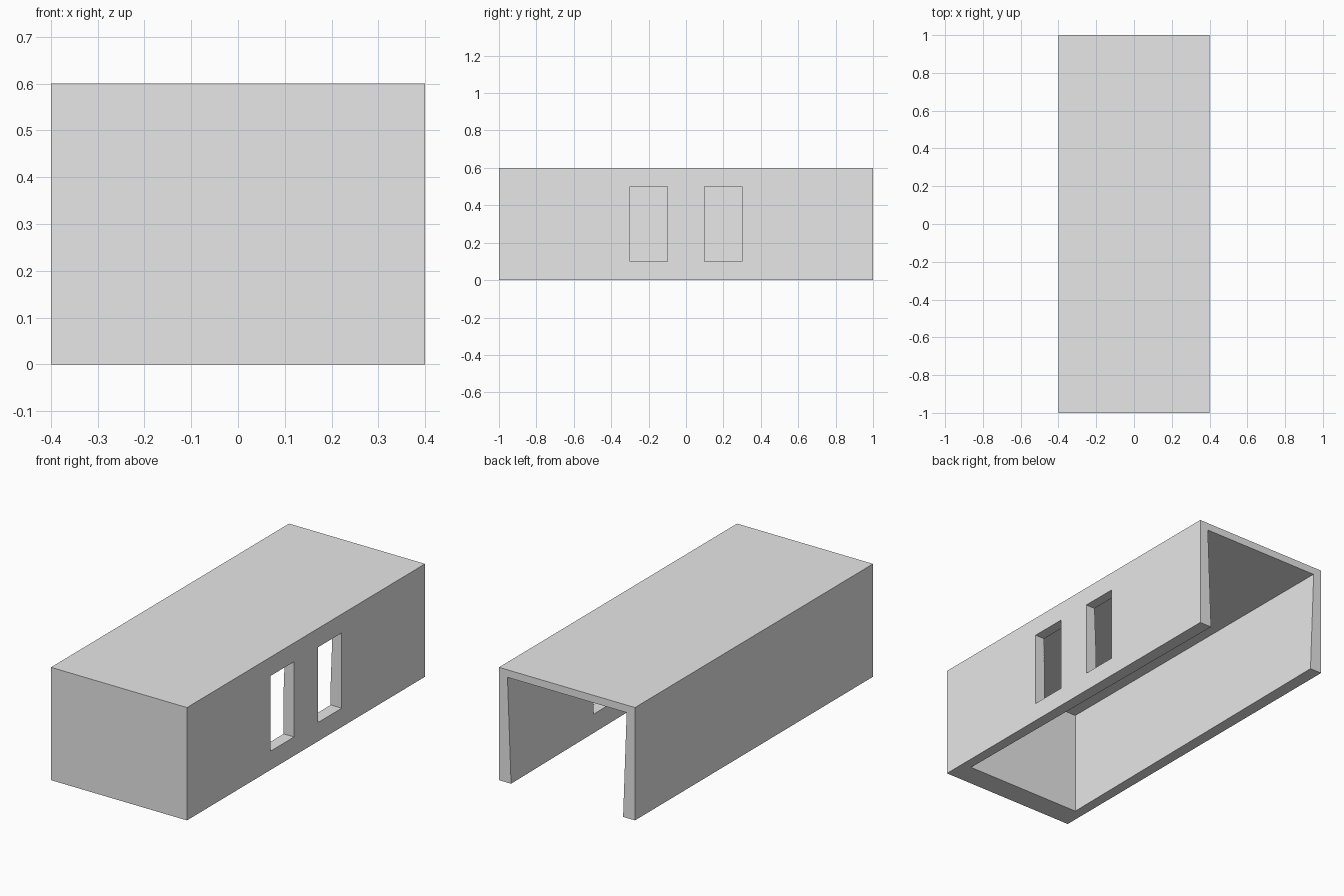
import bpy
import bmesh

LENGTH, WIDTH, HEIGHT = 2.0, 0.8, 0.6
INNER_FRONT, INNER_TOP = -0.875, 0.56

cube = bpy.data.objects.get("Cube")
if cube:
    bpy.data.objects.remove(cube, do_unlink=True)

# Plain grey shell colour
grey = bpy.data.materials.new("plain_grey")
grey.use_nodes = True
grey.diffuse_color = (0.8, 0.8, 0.8, 1)
grey.node_tree.nodes["Principled BSDF"].inputs["Base Color"].default_value = (0.8, 0.8, 0.8, 1)


def block(name, x, y, z, half_width=None):
    """Box between the given limits; half_width(y, z) can taper its sides."""
    bm = bmesh.new()
    bmesh.ops.create_cube(bm, size=1)
    for v in bm.verts:
        side = v.co.x
        v.co.y = y[v.co.y > 0]
        v.co.z = z[v.co.z > 0]
        if half_width:
            v.co.x = (1 if side > 0 else -1) * half_width(v.co.y, v.co.z)
        else:
            v.co.x = x[side > 0]
    mesh = bpy.data.meshes.new(name)
    bm.to_mesh(mesh)
    bm.free()
    mesh.materials.append(grey)
    obj = bpy.data.objects.new(name, mesh)
    bpy.context.collection.objects.link(obj)
    return obj


def cut(target, cutter):
    """Subtract the cutter and discard it."""
    cutter.hide_render = True
    mod = target.modifiers.new(cutter.name, 'BOOLEAN')
    mod.operation = 'DIFFERENCE'
    mod.solver = 'EXACT'
    mod.object = cutter
    bpy.context.view_layer.objects.active = target
    bpy.ops.object.modifier_apply(modifier=mod.name)
    bpy.data.objects.remove(cutter, do_unlink=True)


def cavity_width(y, z):
    """Cavity sides lean inwards towards the open back's lower edge."""
    along = (y - INNER_FRONT) / (LENGTH / 2 - INNER_FRONT)
    return 0.345 + along * (0.02 * z / INNER_TOP - 0.015)


# Outer shell
shell = block("shell", (-WIDTH / 2, WIDTH / 2), (-LENGTH / 2, LENGTH / 2), (0, HEIGHT))

# Cavity, open at the bottom and the back
cut(shell, block("cavity_cutter", None, (INNER_FRONT, 1.1), (-0.1, INNER_TOP), cavity_width))

# Two tall windows through one side wall
for centre in (-0.2, 0.2):
    cut(shell, block("window_cutter", (0.2, 0.5), (centre - 0.1, centre + 0.1), (0.1, 0.5)))
